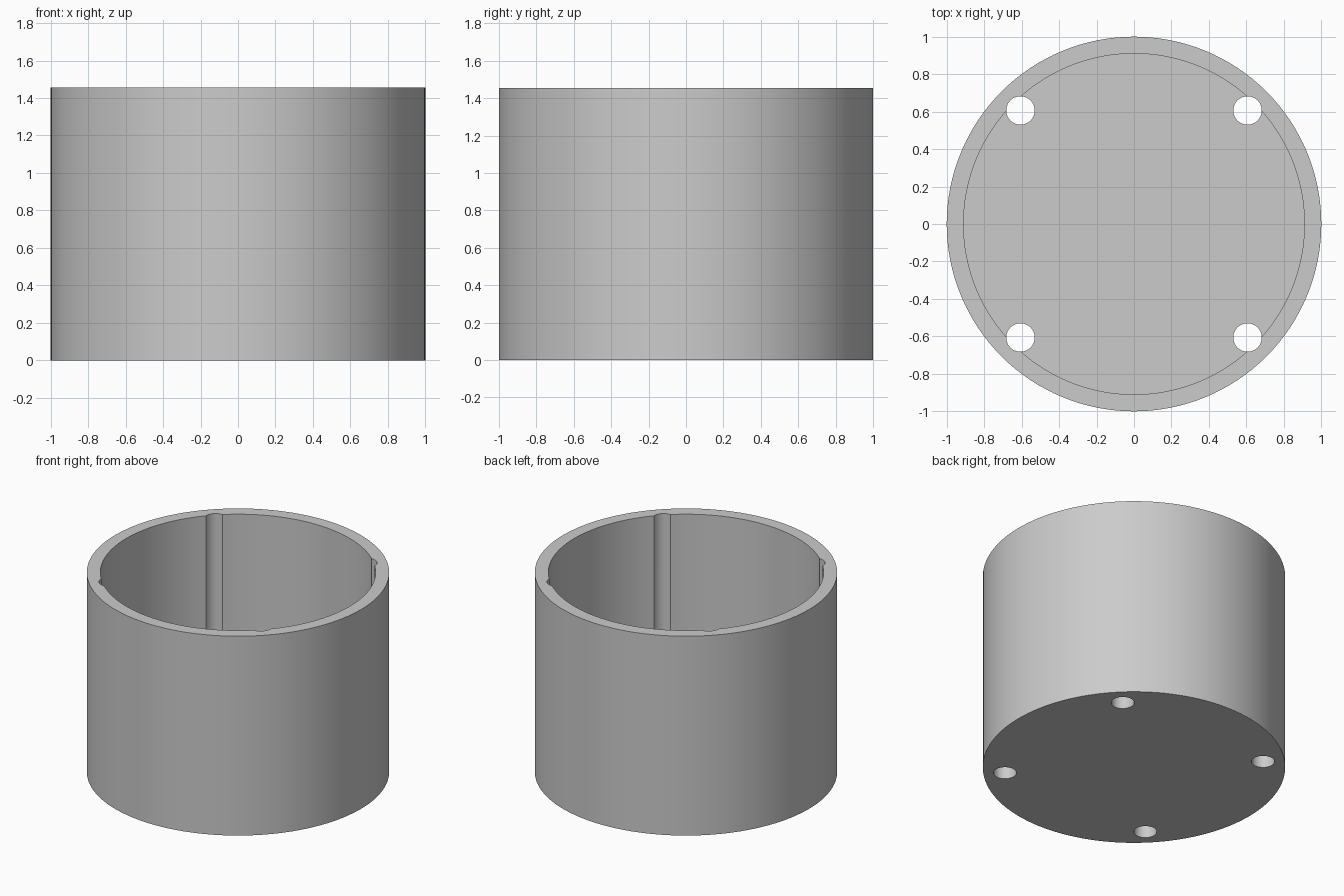
import bpy
import math

cube = bpy.data.objects.get("Cube")
if cube:
    bpy.data.objects.remove(cube, do_unlink=True)

RADIUS = 1.0
HEIGHT = 1.455
WALL = 0.09
FLOOR = 0.09
HOLE_RADIUS = 0.076
HOLE_OFFSET = 0.606

grey = bpy.data.materials.new("light_grey")
grey.use_nodes = True
colour = (0.6, 0.6, 0.6, 1)
grey.diffuse_color = colour
grey.node_tree.nodes["Principled BSDF"].inputs["Base Color"].default_value = colour


def cylinder(name, radius, bottom, top, x=0, y=0, sides=128):
    bpy.ops.mesh.primitive_cylinder_add(
        vertices=sides, radius=radius, depth=top - bottom,
        location=(x, y, (bottom + top) / 2))
    obj = bpy.context.object
    obj.name = name
    obj.data.materials.append(grey)
    return obj


def cut(target, cutter):
    mod = target.modifiers.new("cut", 'BOOLEAN')
    mod.operation = 'DIFFERENCE'
    mod.solver = 'EXACT'
    mod.object = cutter
    bpy.context.view_layer.objects.active = target
    bpy.ops.object.modifier_apply(modifier=mod.name)
    bpy.data.objects.remove(cutter, do_unlink=True)


# Round cup with a closed floor
cup = cylinder("round_cup", RADIUS, 0, HEIGHT)
cut(cup, cylinder("cavity_cutter", RADIUS - WALL, FLOOR, HEIGHT + 0.2))

# Four bolt holes through the floor, which also groove the inner wall
for sx in (-1, 1):
    for sy in (-1, 1):
        cut(cup, cylinder("hole_cutter", HOLE_RADIUS, -0.2, HEIGHT + 0.3,
                          sx * HOLE_OFFSET, sy * HOLE_OFFSET, 48))

# Smooth walls with sharp rims
bpy.ops.object.select_all(action='DESELECT')
cup.select_set(True)
bpy.context.view_layer.objects.active = cup
bpy.ops.object.shade_smooth_by_angle(angle=math.radians(30))
